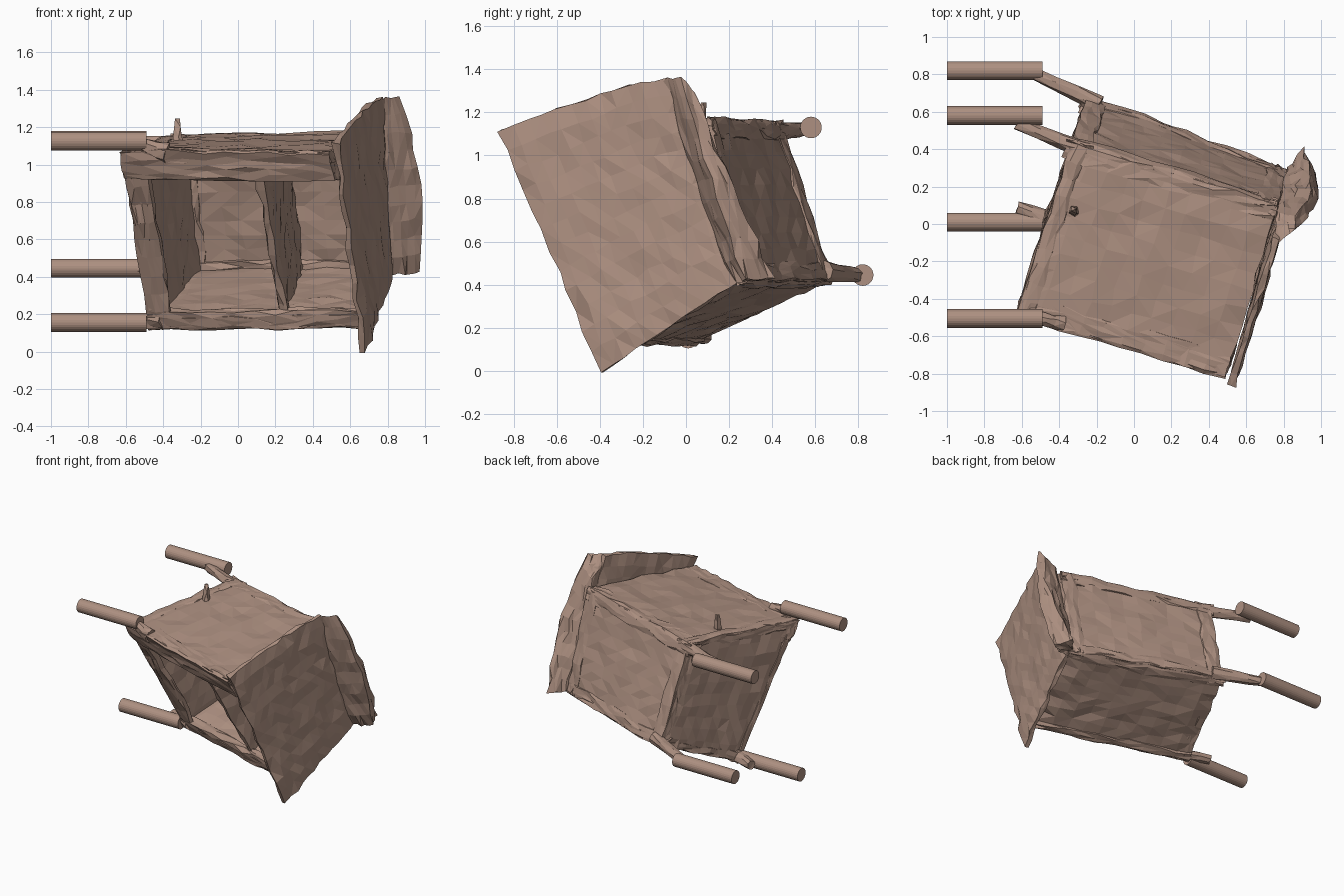
import bpy, bmesh, random
from math import sin, pi
from mathutils import Vector, noise

if "Cube" in bpy.data.objects:
    bpy.data.objects.remove(bpy.data.objects["Cube"])

random.seed(4)
wood = bpy.data.materials.new("wood")
wood.diffuse_color = (0.42, 0.28, 0.22, 1)
wood.use_nodes = True
wood.node_tree.nodes["Principled BSDF"].inputs["Base Color"].default_value = wood.diffuse_color
V = Vector


def finish(name, bm):
    me = bpy.data.meshes.new(name)
    bmesh.ops.recalc_face_normals(bm, faces=bm.faces[:])
    bm.to_mesh(me)
    bm.free()
    me.materials.append(wood)
    ob = bpy.data.objects.new(name, me)
    bpy.context.collection.objects.link(ob)
    return ob


def rough(bm, amount):
    # worn, chipped facets
    bmesh.ops.remove_doubles(bm, verts=bm.verts[:], dist=0.024)
    for v in bm.verts:
        v.co += noise.noise_vector(v.co * 7) * amount
        v.co += V([random.uniform(-1, 1) for _ in range(3)]) * amount * 0.6
    bmesh.ops.triangulate(bm, faces=bm.faces[:])


def tri_lerp(c, s, t, r):
    # c holds corners ordered by (s, t, r) bits: index = 4r + 2t + s
    e = [c[i].lerp(c[i + 1], s) for i in (0, 2, 4, 6)]
    return e[0].lerp(e[1], t).lerp(e[2].lerp(e[3], t), r)


def slab(name, corners, s=(0, 1), t=(0, 1), r=(0, 1), cuts=9, amount=0.011, bow=None):
    """A rough board filling a range of a warped box."""
    bm = bmesh.new()
    bmesh.ops.create_cube(bm, size=1)
    bmesh.ops.subdivide_edges(bm, edges=bm.edges[:], cuts=cuts, use_grid_fill=True)
    for v in bm.verts:
        a = [lo + (hi - lo) * (k + 0.5) for (lo, hi), k in zip((s, t, r), v.co)]
        v.co = tri_lerp(corners, *a)
        if bow:
            v.co += bow(*a)
    rough(bm, amount)
    return finish(name, bm)


def rod(name, p, q, r1, r2, sides, amount=0.0):
    p, q = V(p), V(q)
    bm = bmesh.new()
    bmesh.ops.create_cone(bm, cap_ends=True, segments=sides, radius1=r1, radius2=r2,
                          depth=(q - p).length)
    rot = (q - p).to_track_quat('Z', 'Y')
    for v in bm.verts:
        v.co = rot @ v.co + (p + q) / 2
    if amount:
        bmesh.ops.subdivide_edges(bm, edges=bm.edges[:], cuts=2, use_grid_fill=True)
        rough(bm, amount)
    return finish(name, bm)


# cabinet box: s = lower to upper side, t = front to back, r = foot to top
body = [V((-0.48, 0.02, 0.115)), V((-0.63, -0.49, 1.07)),
        V((-0.25, 0.69, 0.42)), V((-0.33, 0.44, 1.155)),
        V((0.66, -0.33, 0.13)), V((0.49, -0.82, 1.06)),
        V((0.83, 0.29, 0.42)), V((0.77, 0.11, 1.17))]

# side walls, back, floor and shelf
slab("lower_side_panel", body, s=(0.0, 0.075))
slab("upper_side_panel", body, s=(0.93, 1.01))
slab("back_panel", body, t=(0.92, 0.995))
slab("floor_panel", body, s=(0.01, 0.99), t=(0.02, 0.98), r=(0.0, 0.07))
# shelf leaning toward the feet at its back edge
lean = V((-0.10, 0.03, 0))
slab("shelf", body, s=(0.03, 0.97), t=(0.05, 0.95), r=(0.61, 0.66),
     bow=lambda s, t, r: lean * t)

# corner posts and rails
slab("lower_front_post", body, s=(-0.01, 0.09), t=(0, 0.10))
slab("upper_front_post", body, s=(0.84, 1.01), t=(-0.01, 0.13))
slab("lower_back_post", body, s=(-0.01, 0.12), t=(0.88, 1.005), r=(-0.02, 1))
slab("upper_back_post", body, s=(0.88, 1.01), t=(0.89, 1.005), r=(-0.02, 1))
slab("back_foot_rail", body, t=(0.9, 1.005), r=(0, 0.10))
slab("back_top_rail", body, t=(0.9, 1.005), r=(0.90, 1))
slab("upper_foot_rail", body, s=(0.93, 1.015), r=(0, 0.08))
slab("front_foot_rail", body, t=(0.01, 0.07), r=(0, 0.11))

# top board, its upper edge arched
under = V((-0.955, 0.295, 0)) * 0.05
face = [V((0.695, -0.40, -0.005)), V((0.545, -0.87, 1.12)),
        V((0.84, 0.25, 0.42)), V((0.78, -0.08, 1.355))]
slab("top_board", [p + under for p in face] + face, cuts=11,
     bow=lambda s, t, r: V((0, 0, 0.03)) * s * sin(pi * t ** 1.5))

# bowed rim along the back of the top board: s along edge, t inner to outer, r up
rim = [V((0.80, 0.20, 0.40)), V((0.75, -0.12, 1.34)),
       V((0.81, 0.31, 0.43)), V((0.76, 0.06, 1.22)),
       V((0.98, 0.27, 0.43)), V((0.87, -0.03, 1.365)),
       V((0.91, 0.41, 0.43)), V((0.87, 0.05, 1.29))]
slab("back_rim", rim, cuts=9, amount=0.013,
     bow=lambda s, t, r: V((0.055, -0.01, 0)) * r * sin(pi * s))

# straight round legs
legs = {"lower_front": (0.01, 0.155), "lower_back": (0.82, 0.445),
        "upper_back": (0.58, 1.13), "upper_front": (-0.505, 1.125)}
for n, (y, z) in legs.items():
    rod(n + "_leg", (-1, y, z), (-0.49, y, z), 0.05, 0.05, 24)

# worn leg stubs joining the cabinet to the legs
stubs = {"lower_front": ((-0.40, 0.0, 0.17), (-0.62, 0.09, 0.155)),
         "lower_back": ((-0.18, 0.64, 0.46), (-0.55, 0.81, 0.445)),
         "upper_back": ((-0.28, 0.40, 1.11), (-0.63, 0.54, 1.12)),
         "upper_front": ((-0.38, -0.53, 1.06), (-0.53, -0.50, 1.11))}
for n, (p, q) in stubs.items():
    rod(n + "_stub", p, q, 0.05, 0.035, 8, 0.01)

# splinter standing on the upper side
rod("splinter", (-0.32, 0.06, 1.10), (-0.33, 0.08, 1.25), 0.035, 0.018, 6, 0.006)
